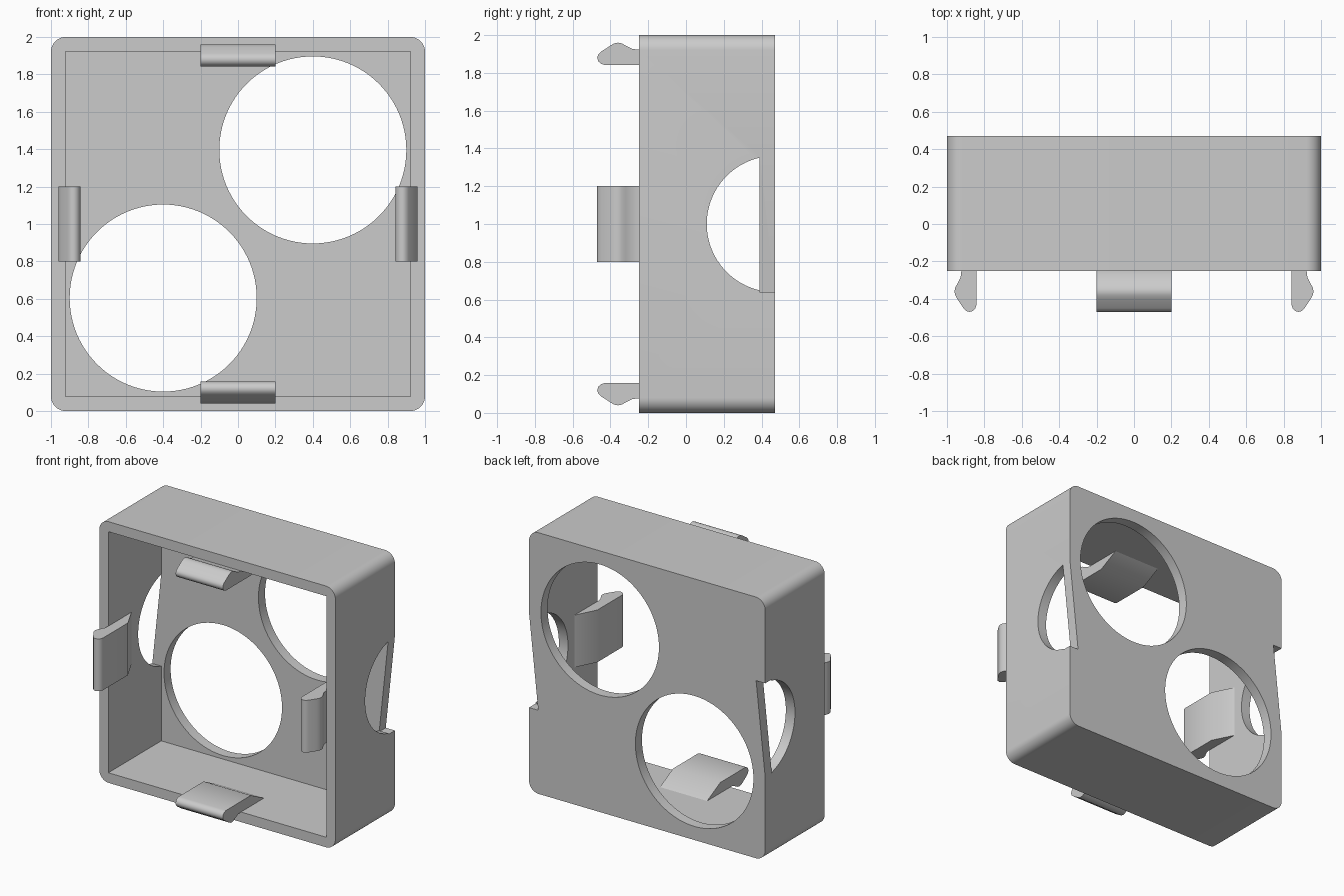
import bpy, bmesh, math
from math import cos, sin, pi
from mathutils import Matrix, Vector

cube = bpy.data.objects.get("Cube")
if cube:
    bpy.data.objects.remove(cube, do_unlink=True)

FRONT, BACK = -0.25, 0.47      # y limits of the housing
PLATE = 0.39                   # inner face of the back plate
WALL = 0.077                   # wall thickness
MID = Vector((0, 0, 1))

grey = bpy.data.materials.new("plain_grey")
grey.use_nodes = True
colour = (0.6, 0.6, 0.6, 1)
grey.diffuse_color = colour
for node in grey.node_tree.nodes:
    if node.type == 'BSDF_PRINCIPLED':
        node.inputs["Base Color"].default_value = colour


def prism(name, outline, axis, start, end):
    """Extrude a 2D outline along x (outline is y, z) or along y (outline is x, z)."""
    def place(p, t):
        return (t, p[0], p[1]) if axis == 'x' else (p[0], t, p[1])
    bm = bmesh.new()
    base = bm.faces.new([bm.verts.new(place(p, start)) for p in outline])
    extruded = bmesh.ops.extrude_face_region(bm, geom=[base])['geom']
    shift = Vector(place((0, 0), end - start))
    bmesh.ops.translate(bm, verts=[g for g in extruded if isinstance(g, bmesh.types.BMVert)], vec=shift)
    bmesh.ops.recalc_face_normals(bm, faces=bm.faces)
    mesh = bpy.data.meshes.new(name)
    bm.to_mesh(mesh)
    bm.free()
    mesh.materials.append(grey)
    obj = bpy.data.objects.new(name, mesh)
    bpy.context.collection.objects.link(obj)
    return obj


def arc(cx, cz, r, a0, a1, steps):
    return [(cx + r * cos(a0 + (a1 - a0) * i / steps),
             cz + r * sin(a0 + (a1 - a0) * i / steps)) for i in range(steps + 1)]


def turn(obj, angle):
    """Turn the mesh about the housing's front-to-back centre line."""
    obj.data.transform(Matrix.Translation(MID) @ Matrix.Rotation(angle, 4, 'Y') @ Matrix.Translation(-MID))
    return obj


def select(obj):
    bpy.ops.object.select_all(action='DESELECT')
    obj.select_set(True)
    bpy.context.view_layer.objects.active = obj


def cut(obj, cutter):
    cutter.hide_render = True
    mod = obj.modifiers.new("cut", 'BOOLEAN')
    mod.operation = 'DIFFERENCE'
    mod.solver = 'EXACT'
    mod.object = cutter
    select(obj)
    bpy.ops.object.modifier_apply(modifier=mod.name)
    bpy.data.objects.remove(cutter, do_unlink=True)


def smooth(obj):
    select(obj)
    bpy.ops.object.shade_smooth_by_angle(angle=math.radians(35))


# Housing: rounded square block, hollowed from the front
R = 0.08
corners = [(1 - R, 2 - R), (R - 1, 2 - R), (R - 1, R), (1 - R, R)]
outline = []
for i, (x, z) in enumerate(corners):
    outline += arc(x, z, R, i * pi / 2, (i + 1) * pi / 2, 10)
housing = prism("housing", outline, 'y', FRONT, BACK)
s = 1 - WALL
cut(housing, prism("cavity_cutter", [(-s, WALL), (s, WALL), (s, 2 - WALL), (-s, 2 - WALL)], 'y', FRONT - 0.2, PLATE))

# Two large round holes through the back plate
for side in (1, -1):
    ring = arc(0.4 * side, 1 + 0.396 * side, 0.5, 0, 2 * pi, 96)[:-1]
    cut(housing, prism("round_hole_cutter", ring, 'y', 0.3, 0.6))

# Half-round side openings, with a slanted notch in the edge of the back plate
r = 0.36
spread = math.acos((PLATE - BACK) / r)
half_round = arc(BACK, 1, r, spread, 2 * pi - spread, 48)
half_round[0] = (PLATE, half_round[0][1])
half_round[-1] = (PLATE, half_round[-1][1])
notch = [(s, 1 - r), (1.1, 1 - r), (1.1, 1 + r), (1, 1 + r)]
for angle in (0, pi):
    cut(housing, turn(prism("side_opening_cutter", half_round, 'x', 0.9, 1.1), angle))
    cut(housing, turn(prism("notch_cutter", notch, 'y', PLATE, 0.6), angle))
smooth(housing)

# Snap clips: one profile (y, distance from the outer face), one per wall
clip = [(0.03, WALL), (-0.13, 0.158), (-0.43, 0.158), (-0.45, 0.152), (-0.465, 0.138),
        (-0.47, 0.12), (-0.465, 0.102), (-0.45, 0.088), (-0.4, 0.055), (-0.38, 0.044),
        (-0.36, 0.04), (-0.34, 0.044), (-0.32, 0.055), (-0.285, 0.073), (FRONT, WALL)]
for i, name in enumerate(("top_clip", "left_clip", "bottom_clip", "right_clip")):
    smooth(turn(prism(name, [(y, 2 - u) for y, u in clip], 'x', -0.2, 0.2), i * pi / 2))
